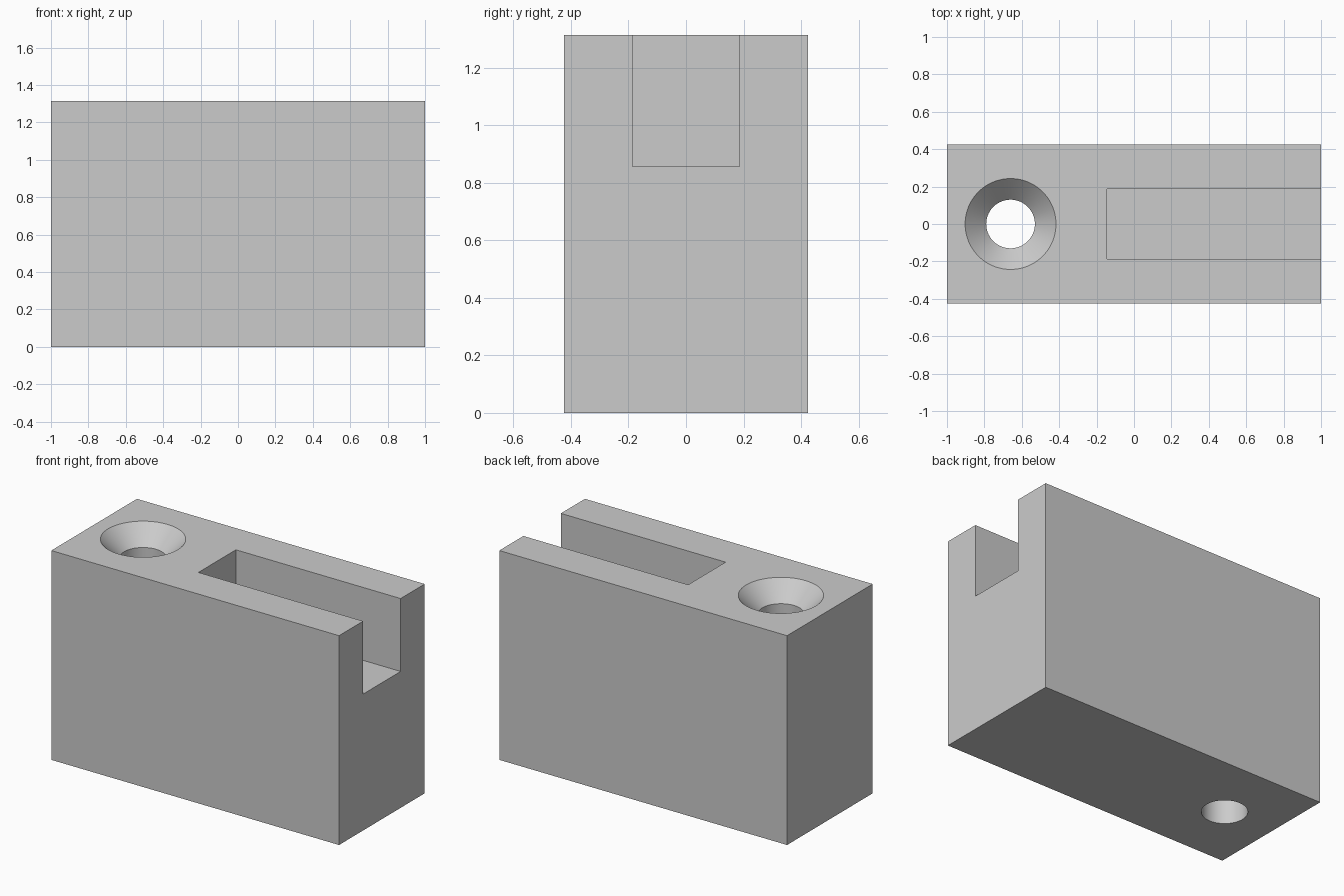
import bpy
import bmesh
import math
from mathutils import Matrix, Vector

default_cube = bpy.data.objects.get("Cube")
if default_cube:
    bpy.data.objects.remove(default_cube, do_unlink=True)

DEPTH, HEIGHT = 0.85, 1.315
SLOT_START, SLOT_WIDTH, SLOT_FLOOR = -0.145, 0.372, 0.857
HOLE_X, BORE_R, SINK_R = -0.66, 0.13, 0.243
OVER = 0.1  # cutter overshoot past the surfaces

grey = bpy.data.materials.new("light_grey")
grey.use_nodes = True
colour = (0.6, 0.6, 0.6, 1)
grey.diffuse_color = colour
grey.node_tree.nodes["Principled BSDF"].inputs["Base Color"].default_value = colour


def add_object(name, bm):
    bmesh.ops.recalc_face_normals(bm, faces=bm.faces)
    mesh = bpy.data.meshes.new(name)
    bm.to_mesh(mesh)
    bm.free()
    mesh.materials.append(grey)
    obj = bpy.data.objects.new(name, mesh)
    bpy.context.collection.objects.link(obj)
    return obj


def box(name, low, high):
    low, high = Vector(low), Vector(high)
    bm = bmesh.new()
    bmesh.ops.create_cube(bm, size=1, matrix=Matrix.Translation((low + high) / 2)
                          @ Matrix.Diagonal((high - low).to_4d()))
    return add_object(name, bm)


def lathe(name, profile, x, segments=96):
    """Closed solid from (radius, height) rings around a vertical axis."""
    bm = bmesh.new()
    rings = []
    for r, z in profile:
        angles = [2 * math.pi * i / segments for i in range(segments)]
        rings.append([bm.verts.new((x + r * math.cos(a), r * math.sin(a), z)) for a in angles])
    for a, b in zip(rings, rings[1:]):
        for i in range(segments):
            j = (i + 1) % segments
            bm.faces.new((a[i], a[j], b[j], b[i]))
    bm.faces.new(rings[0])
    bm.faces.new(rings[-1])
    return add_object(name, bm)


# Solid block
block = box("block", (-1, -DEPTH / 2, 0), (1, DEPTH / 2, HEIGHT))

# Open-ended slot and countersunk through hole
slot = box("slot_cutter", (SLOT_START, -SLOT_WIDTH / 2, SLOT_FLOOR),
           (1 + OVER, SLOT_WIDTH / 2, HEIGHT + OVER))
hole = lathe("hole_cutter", [(BORE_R, -OVER),
                             (BORE_R, HEIGHT - (SINK_R - BORE_R)),
                             (SINK_R + OVER, HEIGHT + OVER)], HOLE_X)

bpy.ops.object.select_all(action="DESELECT")
block.select_set(True)
bpy.context.view_layer.objects.active = block
for cutter in (slot, hole):
    cutter.hide_render = True
    cut = block.modifiers.new(cutter.name, "BOOLEAN")
    cut.operation = "DIFFERENCE"
    cut.solver = "EXACT"
    cut.object = cutter
    bpy.ops.object.modifier_apply(modifier=cut.name)
    bpy.data.objects.remove(cutter, do_unlink=True)

# Smooth hole walls, crisp edges
bpy.ops.object.shade_smooth_by_angle(angle=math.radians(30))
